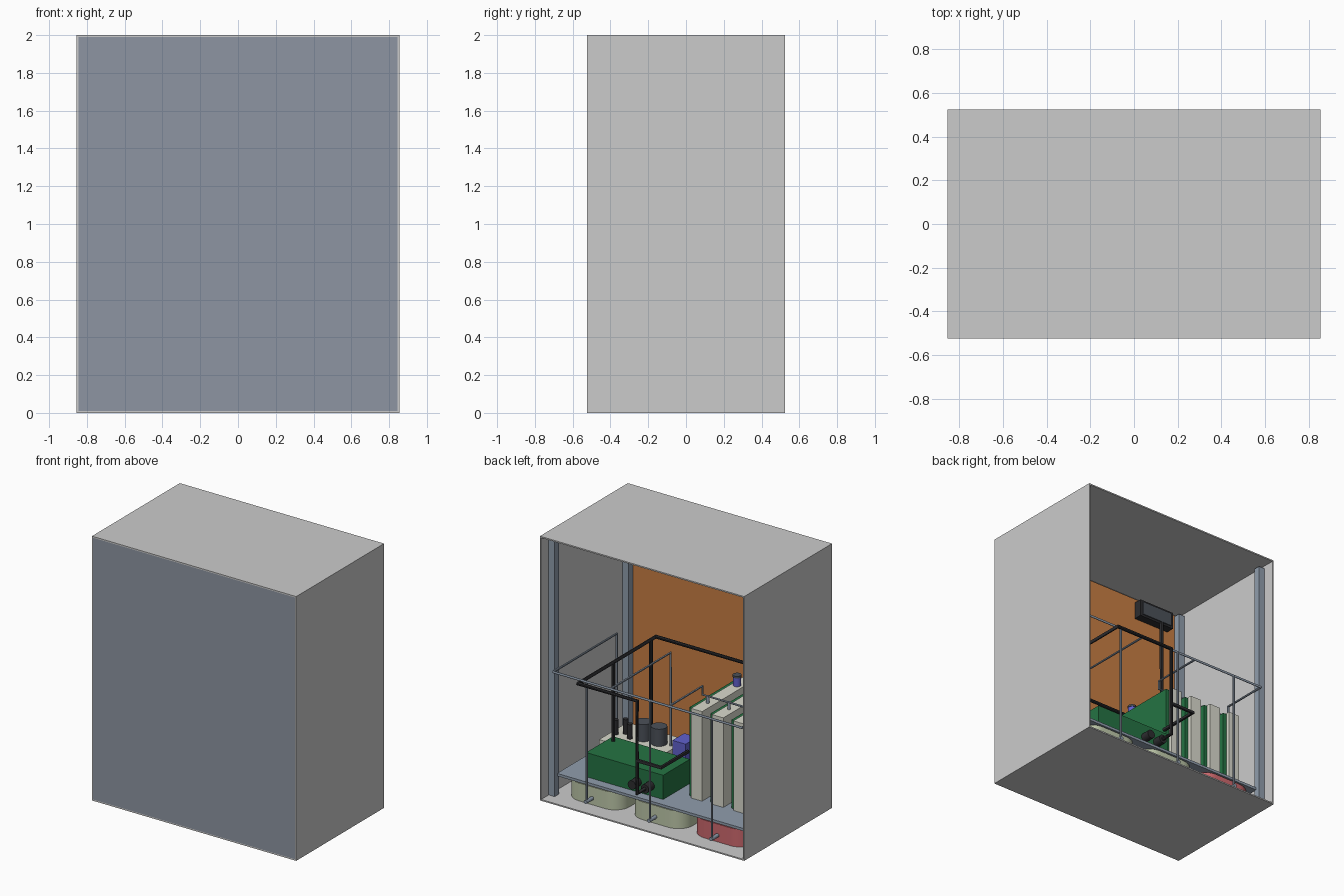
import bpy, bmesh, math
from mathutils import Matrix, Vector

if "Cube" in bpy.data.objects:
    bpy.data.objects.remove(bpy.data.objects["Cube"])


def mat(name, r, g, b):
    m = bpy.data.materials.new(name)
    m.diffuse_color = (r ** 2.2, g ** 2.2, b ** 2.2, 1)
    m.use_nodes = True
    m.node_tree.nodes["Principled BSDF"].inputs["Base Color"].default_value = m.diffuse_color
    return m


SLATE = mat("slate", .56, .61, .67)
DOOR = mat("door_slate", .55, .58, .63)
ORANGE = mat("orange", .78, .49, .27)
GREEN = mat("green", .16, .45, .27)
BEIGE = mat("beige", .85, .85, .80)
TANK = mat("tank_green", .74, .78, .66)
RED = mat("tank_red", .80, .41, .43)
BLACK = mat("black", .19, .19, .20)
DARK = mat("dark_grey", .30, .32, .35)
PURPLE = mat("violet", .38, .38, .80)


def finish(name, bm, material=None):
    me = bpy.data.meshes.new(name)
    bmesh.ops.recalc_face_normals(bm, faces=bm.faces)
    bm.to_mesh(me)
    bm.free()
    ob = bpy.data.objects.new(name, me)
    bpy.context.collection.objects.link(ob)
    if material:
        me.materials.append(material)
    return ob


def smooth(ob):
    bpy.ops.object.select_all(action='DESELECT')
    ob.select_set(True)
    bpy.context.view_layer.objects.active = ob
    bpy.ops.object.shade_smooth_by_angle(angle=math.radians(40))


def box(name, x0, x1, y0, y1, z0, z1, material=None):
    bm = bmesh.new()
    bmesh.ops.create_cube(bm, size=1)
    for v in bm.verts:
        v.co = ((x0, x1)[v.co.x > 0], (y0, y1)[v.co.y > 0], (z0, z1)[v.co.z > 0])
    return finish(name, bm, material)


def cyl(name, start, end, r, material, seg=24):
    a, b = Vector(start), Vector(end)
    bm = bmesh.new()
    rot = Vector((0, 0, 1)).rotation_difference(b - a).to_matrix().to_4x4()
    bmesh.ops.create_cone(bm, cap_ends=True, segments=seg, radius1=r, radius2=r,
                          depth=(b - a).length,
                          matrix=Matrix.Translation((a + b) / 2) @ rot)
    ob = finish(name, bm, material)
    smooth(ob)
    return ob


def pipe(name, points, r, material):
    cu = bpy.data.curves.new(name, 'CURVE')
    cu.dimensions = '3D'
    cu.bevel_depth = r
    cu.bevel_resolution = 2
    cu.use_fill_caps = True
    sp = cu.splines.new('POLY')
    sp.points.add(len(points) - 1)
    for p, co in zip(sp.points, points):
        p.co = (*co, 1)
    cu.materials.append(material)
    ob = bpy.data.objects.new(name, cu)
    bpy.context.collection.objects.link(ob)
    bpy.ops.object.select_all(action='DESELECT')
    ob.select_set(True)
    bpy.context.view_layer.objects.active = ob
    bpy.ops.object.convert(target='MESH')
    smooth(ob)


def rounded_tank(name, cx, hw, y0, y1, r, z0, z1, material):
    bm = bmesh.new()
    cs = [(cx + hw - r, y1 - r), (cx - hw + r, y1 - r),
          (cx - hw + r, y0 + r), (cx + hw - r, y0 + r)]
    vs = []
    for q, (px, py) in enumerate(cs):
        for i in range(9):
            a = math.pi / 2 * (q + i / 8)
            vs.append(bm.verts.new((px + r * math.cos(a), py + r * math.sin(a), z0)))
    f = bm.faces.new(vs)
    top = bmesh.ops.extrude_face_region(bm, geom=[f])["geom"]
    bmesh.ops.translate(bm, vec=(0, 0, z1 - z0),
                        verts=[g for g in top if isinstance(g, bmesh.types.BMVert)])
    smooth(finish(name, bm, material))


# Cabinet shell, open at the back
box("roof", -.855, .855, -.525, .525, 1.99, 2)
box("floor", -.855, .855, -.525, .525, 0, .01)
for s, n in ((1, "right"), (-1, "left")):
    a, b = sorted((s * .845, s * .855))
    box(n + "_wall", a, b, -.525, .525, .01, 1.99)
box("front_door", -.845, .845, -.525, -.513, .01, 1.99, DOOR)
box("mounting_plate", -.84, .84, -.513, -.503, .01, 1.98, ORANGE)

# Corner posts and equipment shelf
for s, n in ((1, "right"), (-1, "left")):
    a, b = sorted((s * .795, s * .845))
    for y, m in ((-.50, "front"), (.385, "back")):
        box(f"{m}_{n}_post", a, b, y, y + .05, .01, 1.97, SLATE)
box("shelf", -.8, .8, -.50, .40, .152, .172, SLATE)

# Tanks below the shelf, each with an outlet and a riser to the header
HZ, HY = .965, .46
for i, (x, m) in enumerate(((.51, TANK), (-.02, TANK), (-.54, RED))):
    rounded_tank(f"tank_{i}", x, .23, -.40, .395, .12, .01, .145, m)
    cyl(f"tank_outlet_{i}", (x, .385, .06), (x, .475, .06), .014, SLATE, 16)
    pipe(f"riser_pipe_{i}", [(x, HY, .06), (x, HY, HZ)], .008, SLATE)

# Slate pipe header and its branches
pipe("header_pipe", [(.79, -.30, .25), (.79, -.30, HZ), (.79, HY, HZ),
                     (-.79, HY, HZ), (-.79, .10, HZ), (-.79, .10, .84)], .009, SLATE)
pipe("mid_branch_pipe", [(.31, HY, HZ), (.31, -.26, HZ), (.31, -.26, .25)], .008, SLATE)
pipe("module_branch_pipe", [(-.18, HY, HZ), (-.18, .06, HZ), (-.18, .06, .90),
                            (-.765, .06, .90)], .008, SLATE)

# Upright modules: a green board beside a beige block
for i in range(4):
    x = -.15 - i * .177
    box(f"module_board_{i}", x - .028, x, -.42, .175, .172, .84, GREEN)
    box(f"module_block_{i}", x - .125, x - .032, -.42, .20, .172, .85, BEIGE)
    cx = x - .075
    cyl(f"module_stub_{i}", (cx, .06, .85), (cx, .06, .905), .012, SLATE, 16)
    cyl(f"module_valve_{i}", (cx, -.29, .85), (cx, -.29, .915), .028, PURPLE)
    cyl(f"module_valve_cap_{i}", (cx, -.29, .915), (cx, -.29, .93), .031, DARK)

# Green power unit with two sockets
box("power_unit", -.04, .605, .01, .33, .172, .355, GREEN)
for i, x in enumerate((.175, .065)):
    cyl(f"socket_{i}", (x, .33, .25), (x, .40, .25), .033, BLACK)

# Control box and black cable loop
box("control_box", -.73, -.43, -.503, -.44, 1.82, 1.95, BLACK)
box("control_box_face", -.71, -.45, -.44, -.432, 1.835, 1.935, DARK)
pipe("main_cable", [(-.625, -.44, 1.83), (-.625, -.44, .95), (.56, -.44, .95),
                    (.56, .49, .95), (.066, .49, .95), (.066, .49, .25),
                    (.066, .39, .25)], .014, BLACK)
pipe("module_cable", [(.066, .49, .50), (-.135, .49, .50), (-.135, .17, .50)], .014, BLACK)
for i, (y, z) in enumerate(((.07, .35), (-.38, .25))):
    pipe(f"drop_cable_{i}", [(.56, y, .95), (.56, y, z)], .013, BLACK)

# Pump group at the front of the shelf
box("pump_base", .27, .77, -.40, -.06, .172, .26, BEIGE)
for i, x in enumerate((.53, .40)):
    cyl(f"pump_motor_{i}", (x, -.25, .26), (x, -.25, .39), .056, DARK)
for i, (x, y) in enumerate(((.73, -.20), (.68, -.25), (.61, -.20))):
    cyl(f"pump_terminal_{i}", (x, y, .26), (x, y, .37), .02, BLACK, 16)
box("filter_block", .13, .24, -.32, -.18, .172, .35, PURPLE)
